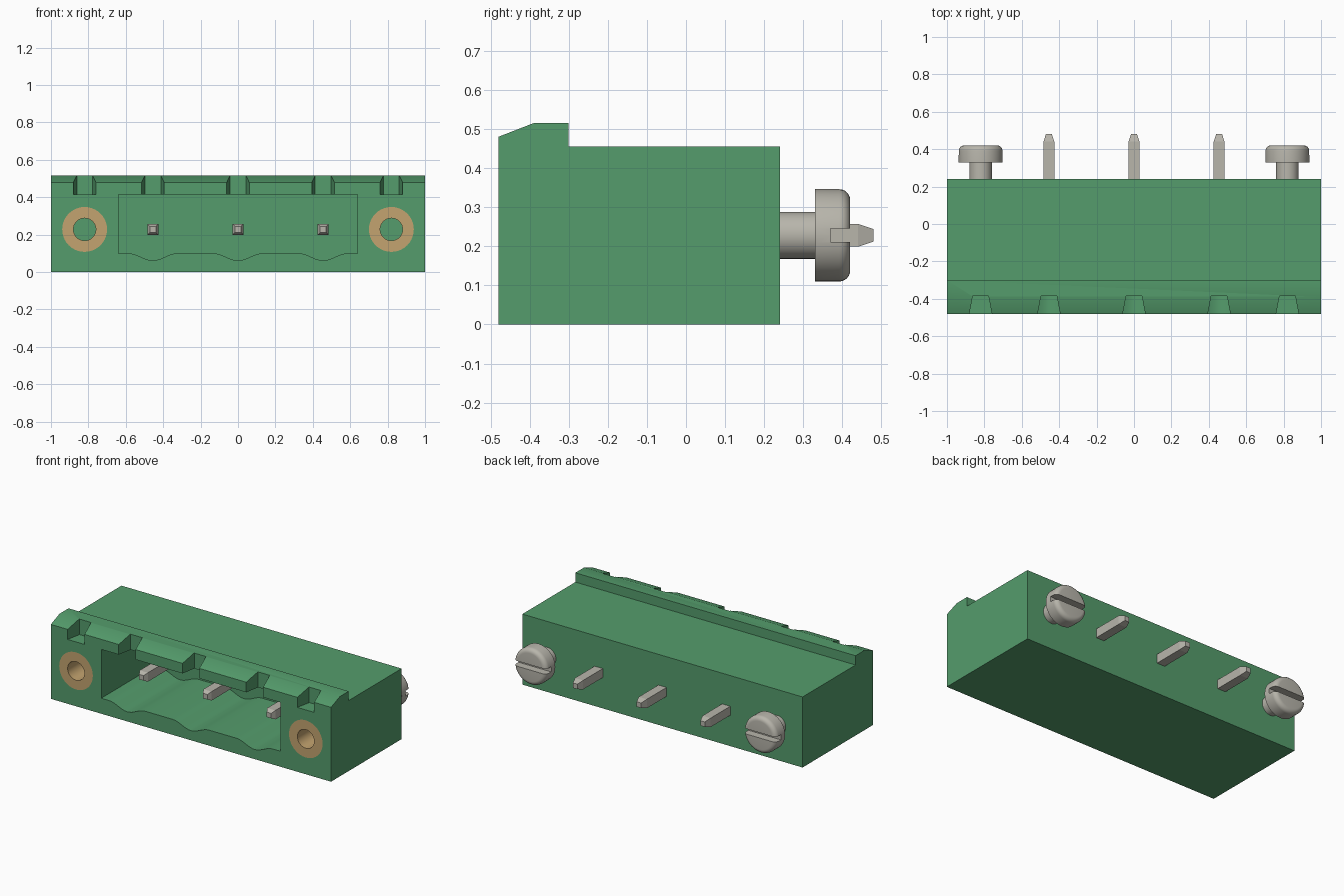
import bpy, bmesh, math
from mathutils import Vector

cube = bpy.data.objects.get("Cube")
if cube:
    bpy.data.objects.remove(cube, do_unlink=True)


def material(name, rgb, metallic=0.0):
    m = bpy.data.materials.new(name)
    m.use_nodes = True
    m.diffuse_color = (*rgb, 1)
    m.node_tree.nodes["Principled BSDF"].inputs["Base Color"].default_value = (*rgb, 1)
    return m


GREEN = material("green plastic", (0.09, 0.335, 0.15))
STEEL = material("pale steel", (0.48, 0.465, 0.41))
BRASS = material("brass", (0.55, 0.37, 0.16))

FRONT, BACK = -0.48, 0.24
AXIS_Z = 0.228
PINS = (-0.455, 0, 0.455)
SCREWS = (-0.82, 0.82)


def finish(name, bm, mat):
    bmesh.ops.remove_doubles(bm, verts=bm.verts, dist=1e-5)
    bmesh.ops.recalc_face_normals(bm, faces=bm.faces)
    mesh = bpy.data.meshes.new(name)
    bm.to_mesh(mesh)
    bm.free()
    mesh.materials.append(mat)
    ob = bpy.data.objects.new(name, mesh)
    bpy.context.collection.objects.link(ob)
    return ob


def loft(name, rings, mat=GREEN):
    """Skin a closed solid through rings of points."""
    bm = bmesh.new()
    loops = [[bm.verts.new(p) for p in ring] for ring in rings]
    n = len(loops[0])
    for a, b in zip(loops, loops[1:]):
        for i in range(n):
            j = (i + 1) % n
            bm.faces.new((a[i], a[j], b[j], b[i]))
    bm.faces.new(loops[0])
    bm.faces.new(loops[-1])
    return finish(name, bm, mat)


def rect(x, z, hx, hz, y):
    return [(x - hx, y, z - hz), (x + hx, y, z - hz), (x + hx, y, z + hz), (x - hx, y, z + hz)]


def lathe(name, x, profile, mat, closed=False):
    """Turn a (radius, y) profile about an axis along y."""
    bm = bmesh.new()
    vs = [bm.verts.new((x + r, y, AXIS_Z)) for r, y in profile]
    edges = [bm.edges.new(p) for p in zip(vs, vs[1:])]
    if closed:
        edges.append(bm.edges.new((vs[-1], vs[0])))
    bmesh.ops.spin(bm, geom=vs + edges, cent=(x, 0, AXIS_Z), axis=(0, 1, 0),
                   angle=math.tau, steps=40, use_merge=True)
    return finish(name, bm, mat)


def activate(ob):
    bpy.ops.object.select_all(action='DESELECT')
    ob.select_set(True)
    bpy.context.view_layer.objects.active = ob


def cut(ob, cutter):
    mod = ob.modifiers.new("cut", 'BOOLEAN')
    mod.operation, mod.solver, mod.object = 'DIFFERENCE', 'EXACT', cutter
    activate(ob)
    bpy.ops.object.modifier_apply(modifier=mod.name)
    bpy.data.objects.remove(cutter, do_unlink=True)


def smooth(ob, degrees=30):
    activate(ob)
    bpy.ops.object.shade_smooth_by_angle(angle=math.radians(degrees))


# Housing with a raised, sloped lip along the front top edge
side = [(FRONT, 0), (BACK, 0), (BACK, 0.455), (-0.30, 0.455),
        (-0.30, 0.515), (-0.39, 0.515), (FRONT, 0.48)]
housing = loft("housing", [[(x, y, z) for y, z in side] for x in (-1, 1)])

# Socket cavity whose floor dips below each pin
floor = [(-0.64, 0.10)]
for px in PINS:
    for i in range(17):
        d = (i / 8 - 1) * 0.13
        floor.append((px + d, 0.10 - 0.038 * (0.5 + 0.5 * math.cos(math.pi * d / 0.13))))
floor += [(0.64, 0.10), (0.64, 0.415), (-0.64, 0.415)]
cut(housing, loft("cavity_cutter", [[(x, y, z) for x, z in floor] for y in (-0.6, 0.06)]))

# Tapered keying notches in the lip
for nx in PINS + SCREWS:
    z = 0.413 if nx in PINS else 0.415
    cut(housing, loft("notch_cutter", [rect(nx, z + 0.1, 0.064, 0.1, -0.5),
                                       rect(nx, z + 0.1, 0.042, 0.1, -0.385)]))

# Bores for the threaded inserts
for sx in SCREWS:
    cut(housing, lathe("bore_cutter", sx, [(0, -0.6), (0.12, -0.6), (0.12, -0.1), (0, -0.1)], GREEN))
smooth(housing)

# Contact pins, tapered at both ends
for px, tag in zip(PINS, ("right", "middle", "left")):
    loft(tag + "_pin", [rect(px, AXIS_Z, h, h, y) for h, y in
                        ((0.016, -0.335), (0.029, -0.31), (0.029, 0.44), (0.016, 0.48))], STEEL)

for sx, tag in zip(SCREWS, ("right", "left")):
    # Flush threaded insert
    smooth(lathe(tag + "_insert", sx, [(0.06, FRONT), (0.12, FRONT), (0.12, -0.1), (0.06, -0.1)],
                 BRASS, closed=True))

    # Screw shank and round-edged head with a driver slot
    smooth(lathe(tag + "_screw_shank", sx, [(0, 0.2), (0.06, 0.2), (0.06, 0.34), (0, 0.34)], STEEL))
    rounded = [(0.09 + 0.028 * math.cos(a), 0.392 + 0.028 * math.sin(a))
               for a in (math.pi / 2 * i / 6 for i in range(7))]
    head = lathe(tag + "_screw_head", sx, [(0, 0.33), (0.118, 0.33)] + rounded + [(0, 0.42)], STEEL)
    cut(head, loft("slot_cutter", [rect(sx, AXIS_Z, 0.2, 0.017, y) for y in (0.37, 0.5)]))
    smooth(head)
